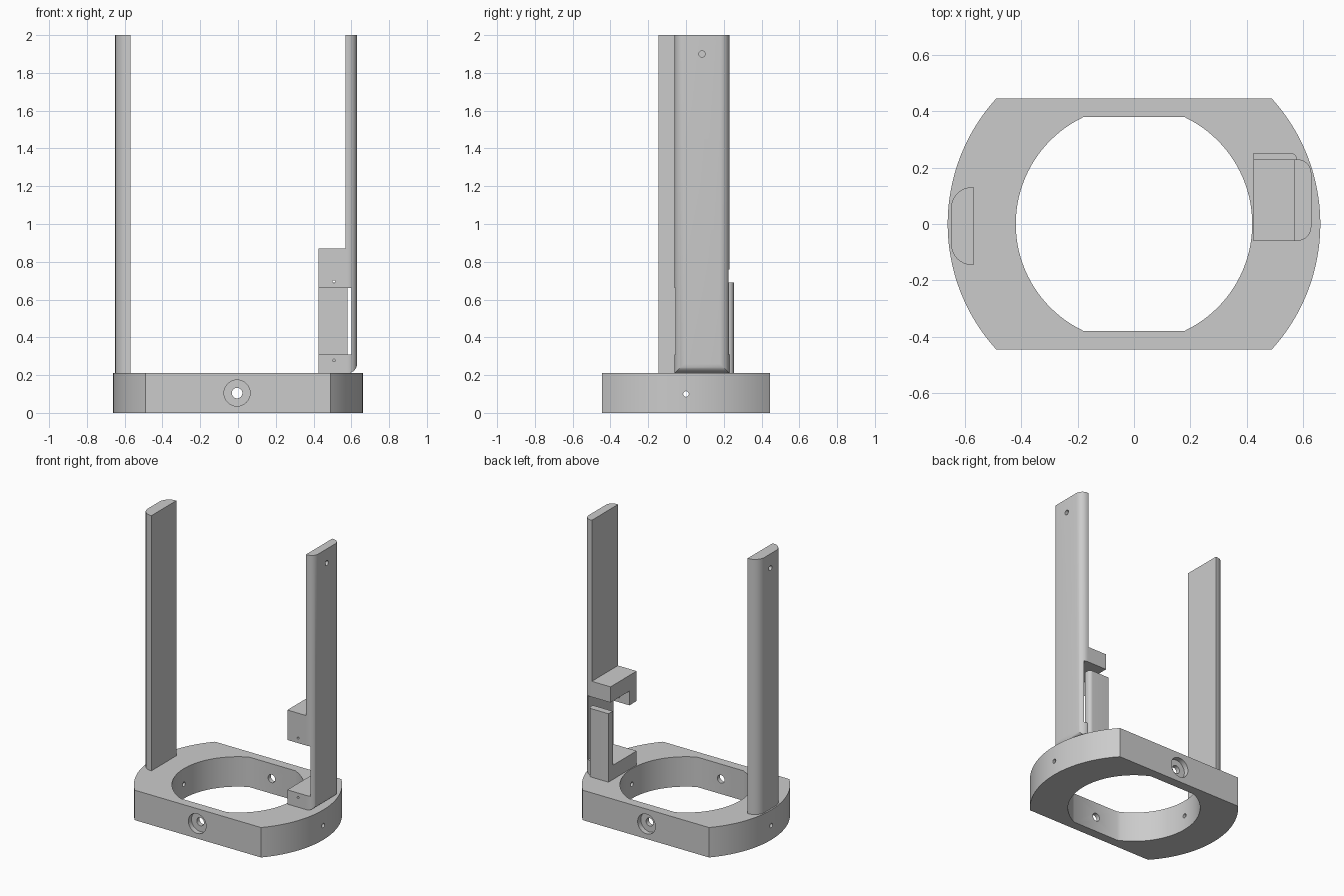
import bpy, bmesh, math
from mathutils import Matrix

old = bpy.data.objects.get("Cube")
if old:
    bpy.data.objects.remove(old, do_unlink=True)

grey = bpy.data.materials.new("plain grey")
grey.use_nodes = True
GREY = (0.6, 0.6, 0.6, 1)
grey.diffuse_color = GREY
grey.node_tree.nodes["Principled BSDF"].inputs["Base Color"].default_value = GREY

BASE_TOP, TOP = 0.21, 2.0


def to_object(name, bm):
    bmesh.ops.recalc_face_normals(bm, faces=bm.faces)
    mesh = bpy.data.meshes.new(name)
    bm.to_mesh(mesh)
    bm.free()
    mesh.materials.append(grey)
    obj = bpy.data.objects.new(name, mesh)
    bpy.context.collection.objects.link(obj)
    return obj


def box(name, xs, ys, zs, radius=0, round_edge=None):
    """Box from ranges; edges whose midpoint passes round_edge are filleted."""
    bm = bmesh.new()
    bmesh.ops.create_cube(bm, size=1)
    for v in bm.verts:
        v.co = [r[0] if c < 0 else r[1] for c, r in zip(v.co, (xs, ys, zs))]
    if round_edge:
        edges = [e for e in bm.edges if round_edge((e.verts[0].co + e.verts[1].co) / 2)]
        bmesh.ops.bevel(bm, geom=edges, offset=radius, segments=8, profile=0.5, affect='EDGES')
    return to_object(name, bm)


def flatted_disc(name, radius, flat, z0, z1):
    """Disc whose front and back are cut off straight at y = -flat and flat."""
    a, n = math.asin(flat / radius), 40
    angles = [side + a * (2 * i / n - 1) for side in (0, math.pi) for i in range(n + 1)]
    bm = bmesh.new()
    face = bm.faces.new([bm.verts.new((radius * math.cos(t), radius * math.sin(t), z0)) for t in angles])
    new = bmesh.ops.extrude_face_region(bm, geom=[face])["geom"]
    bmesh.ops.translate(bm, vec=(0, 0, z1 - z0), verts=[v for v in new if isinstance(v, bmesh.types.BMVert)])
    return to_object(name, bm)


def drill(axis, centre, radius, length):
    bm = bmesh.new()
    turn = Matrix.Rotation(math.pi / 2, 4, 'Y' if axis == 'X' else 'X')
    bmesh.ops.create_cone(bm, cap_ends=True, segments=32, radius1=radius, radius2=radius,
                          depth=length, matrix=Matrix.Translation(centre) @ turn)
    return to_object("hole_cutter", bm)


def combine(obj, others, operation='DIFFERENCE'):
    """Boolean each helper into obj, then discard the helper."""
    for other in others:
        other.hide_render = True
        mod = obj.modifiers.new("cut", 'BOOLEAN')
        mod.operation, mod.solver, mod.object = operation, 'EXACT', other
        bpy.context.view_layer.update()
        result = bpy.data.meshes.new_from_object(obj.evaluated_get(bpy.context.evaluated_depsgraph_get()))
        obj.modifiers.clear()
        obj.data = result
        bpy.data.objects.remove(other, do_unlink=True)


# Base ring with counterbored front and back holes and small side holes
base = flatted_disc("base_ring", 0.662, 0.445, 0, BASE_TOP)
combine(base, [flatted_disc("bore_cutter", 0.42, 0.38, -0.1, 0.4)])
combine(base, [drill('Y', (-0.005, 0, 0.105), 0.028, 2),
               drill('X', (0, 0, 0.1), 0.015, 2)])
combine(base, [drill('Y', (-0.005, s * 0.445, 0.105), 0.069, 0.07) for s in (-1, 1)])

# Plain upright with rounded outer edges and a blind hole near the top
plain_post = box("right_post", (-0.65, -0.57), (-0.146, 0.131), (BASE_TOP, TOP), 0.075,
                 lambda m: m.x < -0.64 and 1 < m.z < 1.5)
combine(plain_post, [drill('X', (-0.65, -0.007, 1.9), 0.017, 0.08)])

# Upright carrying the holder block, also rounded along its outer foot
holder_post = box("left_post_with_holder", (0.57, 0.63), (-0.06, 0.23), (BASE_TOP, TOP), 0.05,
                  lambda m: m.x > 0.62 and m.z < 1.5)
combine(holder_post, [box("holder_block", (0.425, 0.58), (-0.06, 0.23), (BASE_TOP, 0.87))], 'UNION')
# Front opening, taller pocket behind its lip, screw holes and top hole
combine(holder_post, [box("opening_cutter", (0.3, 0.602), (-0.2, 0.4), (0.31, 0.66)),
                      box("pocket_cutter", (0.3, 0.602), (0.02, 0.4), (0.5, 0.76)),
                      drill('X', (0.63, 0.085, 1.9), 0.017, 0.07)])
combine(holder_post, [drill('Y', (0.508, -0.02, z), 0.007, 0.12) for z in (0.278, 0.695)])

# Plate closing the back of the holder
back_plate = box("holder_back_plate", (0.425, 0.58), (0.205, 0.253), (BASE_TOP, 0.69), 0.025,
                 lambda m: m.x > 0.57 and m.y > 0.25 and 0.3 < m.z < 0.6)

# Smooth the curved faces, keeping hard edges
bpy.ops.object.select_all(action='DESELECT')
for part in (base, plain_post, holder_post, back_plate):
    part.select_set(True)
bpy.context.view_layer.objects.active = base
bpy.ops.object.shade_smooth_by_angle(angle=math.radians(30))
